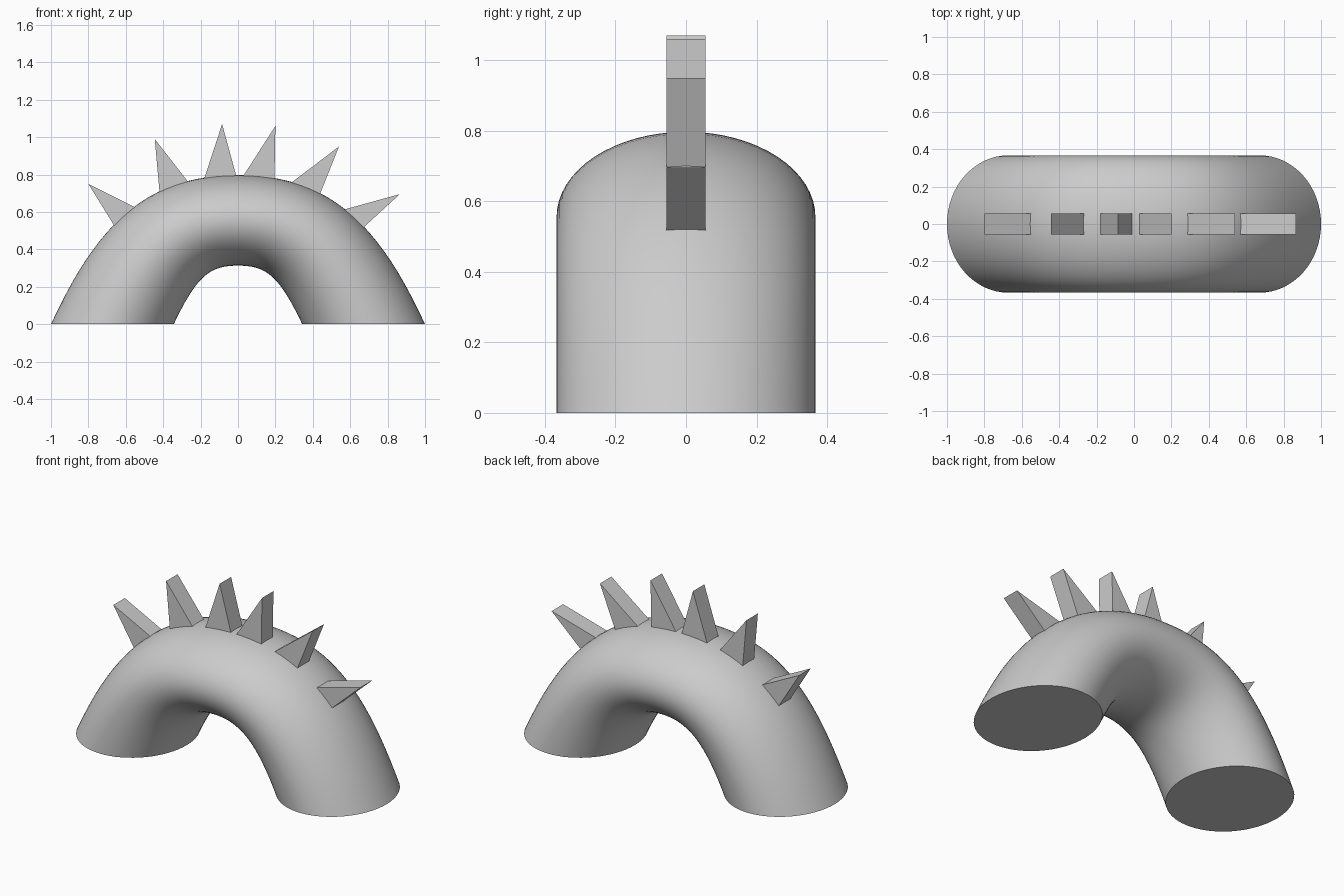
import bpy, bmesh, math
from mathutils import Vector

cube = bpy.data.objects.get("Cube")
if cube:
    bpy.data.objects.remove(cube, do_unlink=True)

# Single plain grey material
grey = bpy.data.materials.new("plain grey")
grey.use_nodes = True
grey.diffuse_color = (0.6, 0.6, 0.6, 1)
grey.node_tree.nodes["Principled BSDF"].inputs["Base Color"].default_value = (0.6, 0.6, 0.6, 1)


def finish(bm, name):
    bmesh.ops.recalc_face_normals(bm, faces=bm.faces)
    mesh = bpy.data.meshes.new(name)
    bm.to_mesh(mesh)
    bm.free()
    mesh.materials.append(grey)
    obj = bpy.data.objects.new(name, mesh)
    bpy.context.collection.objects.link(obj)
    return obj


def bezier(points, t):
    a, b, c, d = (Vector(p) for p in points)
    s = 1 - t
    return a * s**3 + b * 3 * s * s * t + c * 3 * s * t * t + d * t**3


# Arched body: elliptical sections spanning the outer and inner arch lines
OUTER = [(1, 0), (0.76, 0.52), (0.5, 0.797), (0, 0.797)]
INNER = [(0.343, 0), (0.22, 0.26), (0.15, 0.313), (0, 0.313)]
HALF_DEPTH = 0.367
STEPS, SIDES = 24, 64

bm = bmesh.new()
rings = []
for i in range(2 * STEPS + 1):
    t = i / STEPS
    side = 1 if t <= 1 else -1
    t = min(t, 2 - t)
    outer, inner = bezier(OUTER, t), bezier(INNER, t)
    mid, half = (outer + inner) / 2, (outer - inner) / 2
    ring = []
    for k in range(SIDES):
        angle = math.tau * k / SIDES
        p = mid + half * math.cos(angle)
        ring.append(bm.verts.new((side * p.x, HALF_DEPTH * math.sin(angle), p.y)))
    rings.append(ring)
for r, q in zip(rings, rings[1:]):
    for k in range(SIDES):
        n = (k + 1) % SIDES
        bm.faces.new((r[k], r[n], q[n], q[k]))
bm.faces.new(rings[0])
bm.faces.new(rings[-1])
body = finish(bm, "arched_body")
bpy.context.view_layer.objects.active = body
body.select_set(True)
bpy.ops.object.shade_smooth_by_angle(angle=math.radians(40))
body.select_set(False)

# Back spikes: wedge prisms given by tip and the two points where they meet the body
SPIKES = [
    ((-0.80, 0.75), (-0.56, 0.63), (-0.67, 0.54)),
    ((-0.445, 0.99), (-0.27, 0.765), (-0.42, 0.71)),
    ((-0.085, 1.07), (-0.18, 0.78), (-0.01, 0.795)),
    ((0.20, 1.06), (0.03, 0.795), (0.195, 0.78)),
    ((0.54, 0.95), (0.29, 0.76), (0.44, 0.70)),
    ((0.865, 0.695), (0.575, 0.615), (0.68, 0.525)),
]
HALF_WIDTH = 0.055
for number, spike in enumerate(SPIKES, 1):
    tip, a, b = (Vector(p) for p in spike)
    # Run the sides on a little so the base sinks into the body
    profile = [tip, tip + (a - tip) * 1.15, tip + (b - tip) * 1.15]
    bm = bmesh.new()
    front, back = ([bm.verts.new((p.x, y, p.y)) for p in profile]
                   for y in (-HALF_WIDTH, HALF_WIDTH))
    bm.faces.new(front)
    bm.faces.new(back)
    for k in range(3):
        n = (k + 1) % 3
        bm.faces.new((front[k], front[n], back[n], back[k]))
    finish(bm, f"spike_{number}")
